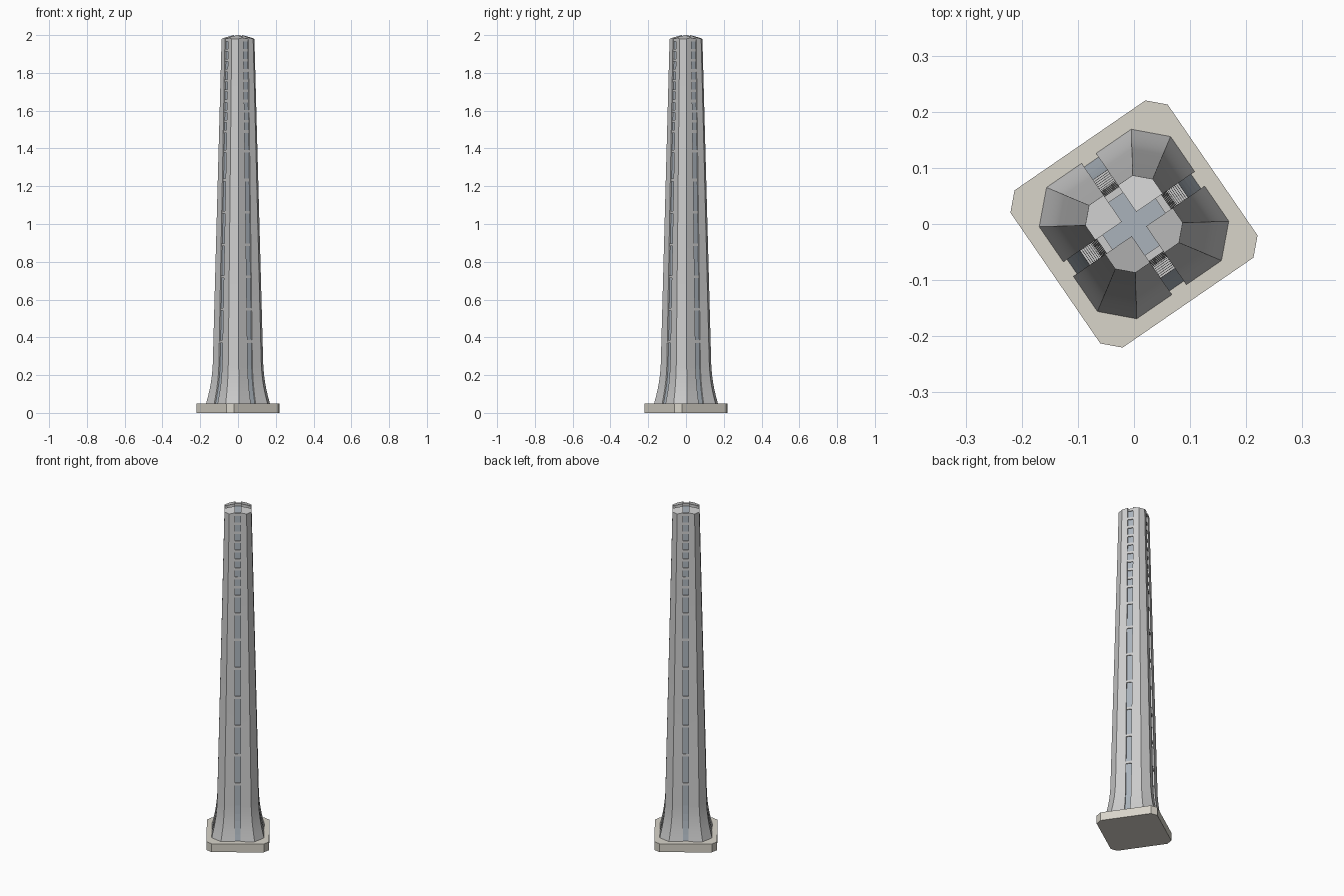
import bpy, bmesh, math
from mathutils import Matrix

if "Cube" in bpy.data.objects:
    bpy.data.objects.remove(bpy.data.objects["Cube"])

ROT = Matrix.Rotation(math.radians(34.5), 4, 'Z')   # the tower stands turned on its axis
SLOT = 0.0155                                       # half width of the window slots
# profile: height, half width of the shaft
PROFILE = [(0.05, 0.142), (0.085, 0.134), (0.12, 0.127), (0.16, 0.1205),
           (0.20, 0.116), (0.25, 0.1125), (1.98, 0.073)]


def half_width(z):
    for (z0, h0), (z1, h1) in zip(PROFILE, PROFILE[1:]):
        if z <= z1:
            return h0 + (h1 - h0) * (z - z0) / (z1 - z0)
    return PROFILE[-1][1]


def material(name, rgb):
    m = bpy.data.materials.new(name)
    m.diffuse_color = (*rgb, 1)
    m.use_nodes = True
    m.node_tree.nodes["Principled BSDF"].inputs["Base Color"].default_value = m.diffuse_color
    return m


def loft(name, rings, turn=0, mat=None, smooth=False):
    """Skin a list of equal-length 3D rings and close both ends."""
    bm = bmesh.new()
    loops = [[bm.verts.new(p) for p in r] for r in rings]
    n = len(loops[0])
    for a, b in zip(loops, loops[1:]):
        for i in range(n):
            j = (i + 1) % n
            bm.faces.new((a[i], a[j], b[j], b[i]))
    bm.faces.new(loops[0][::-1])
    bm.faces.new(loops[-1])
    bm.transform(ROT @ Matrix.Rotation(turn * math.pi / 2, 4, 'Z'))
    bmesh.ops.recalc_face_normals(bm, faces=bm.faces)
    me = bpy.data.meshes.new(name)
    bm.to_mesh(me)
    bm.free()
    ob = bpy.data.objects.new(name, me)
    bpy.context.collection.objects.link(ob)
    if mat:
        me.materials.append(mat)
    if smooth:
        bpy.ops.object.select_all(action='DESELECT')
        ob.select_set(True)
        bpy.context.view_layer.objects.active = ob
        bpy.ops.object.shade_smooth_by_angle(angle=math.radians(20))
    return ob


stone = material("stone", (0.69, 0.66, 0.59))
glass = material("glass", (0.40, 0.45, 0.50))

# base plate: square with cut corners
H, C = 0.17, 0.1415
octagon = [(H, -C), (H, C), (C, H), (-C, H), (-H, C), (-H, -C), (-C, -H), (C, -H)]
loft("base_plate", [[(x, y, z) for x, y in octagon] for z in (0, 0.05)], mat=stone)


# corner pillars with outward sloping caps
def pillar_ring(z, h, slope=0.0):
    c = h * 0.645
    pts = [(SLOT, SLOT), (h, SLOT), (h, c), (c, h), (SLOT, h)]
    return [(x, y, z + slope * (h + c - x - y)) for x, y in pts]


for k in range(4):
    rings = [pillar_ring(z, h) for z, h in PROFILE[:-1]]
    rings.append(pillar_ring(1.98, 0.073, 0.225))
    loft(f"pillar_{k + 1}", rings, k, smooth=True)


# cross-shaped glazed core, set back in the slots
def core_ring(z, h):
    a, s = h - 0.008, SLOT
    return [(a, -s, z), (a, s, z), (s, s, z), (s, a, z), (-s, a, z), (-s, s, z),
            (-a, s, z), (-a, -s, z), (-s, -s, z), (-s, -a, z), (s, -a, z), (s, -s, z)]


loft("glazed_core", [core_ring(z, half_width(z)) for z, _ in PROFILE[:-1]]
     + [core_ring(1.968, half_width(1.968))], mat=glass)

# bars between the windows: tall below, small near the top
levels = [0.378 + 0.171 * i for i in range(6)] + [1.385]
levels += [1.49 + 0.0538 * i for i in range(10)]
for k in range(4):
    for i, z in enumerate(levels):
        rings = []
        for zz in (z - 0.007, z + 0.007):
            h = half_width(zz)
            rings.append([(h - 0.016, -SLOT, zz), (h - 0.003, -SLOT, zz),
                          (h - 0.003, SLOT, zz), (h - 0.016, SLOT, zz)])
        loft(f"window_bar_{k + 1}_{i + 1}", rings, k)
